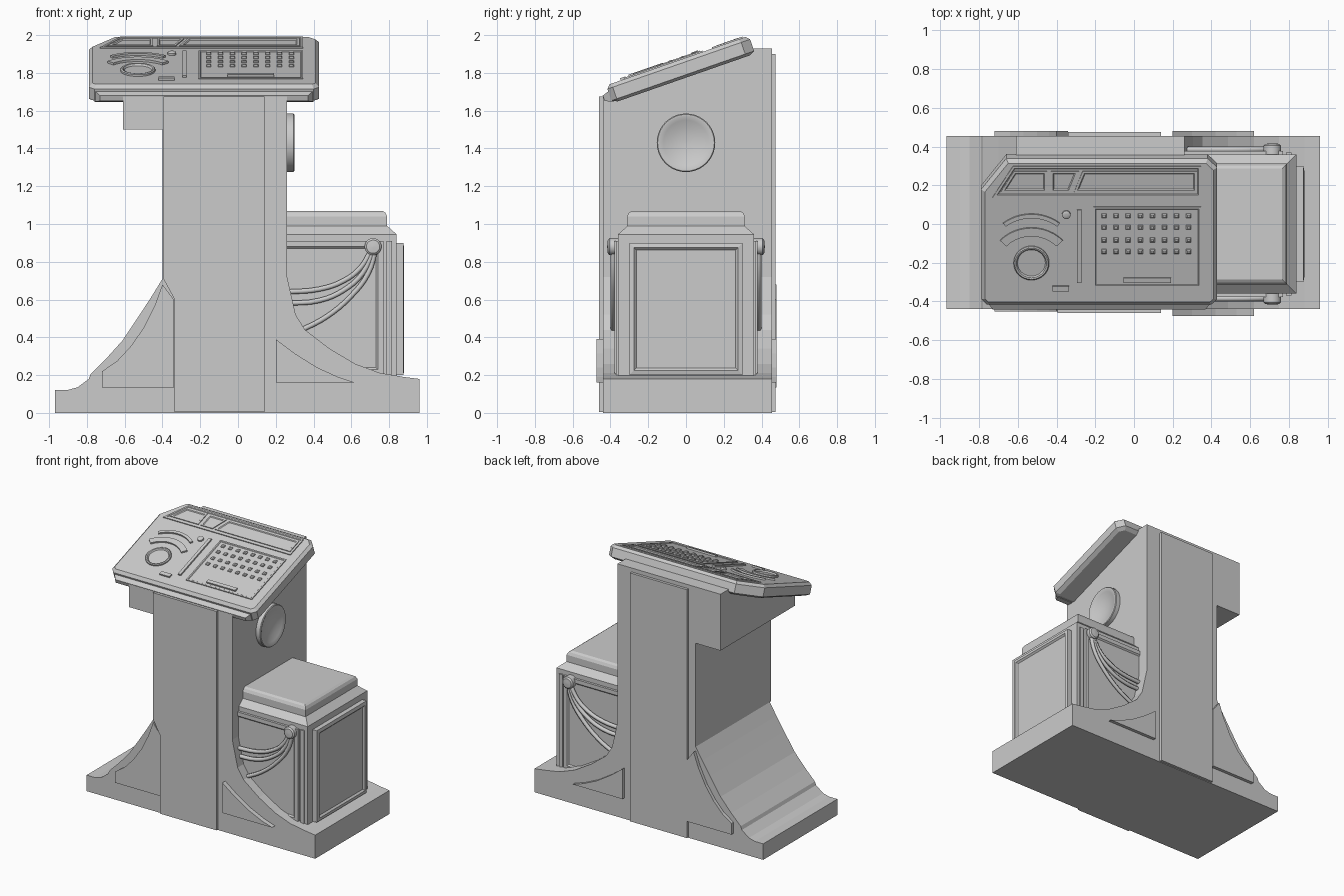
import bpy, bmesh
from math import sin, cos, pi, radians
from mathutils import Matrix, Vector

if "Cube" in bpy.data.objects:
    bpy.data.objects.remove(bpy.data.objects["Cube"])

I = Matrix.Identity(4)
XZ = Matrix(((1, 0, 0, 0), (0, 0, 1, 0), (0, 1, 0, 0), (0, 0, 0, 1)))  # (u,v,w) -> x,z,y
YZ = Matrix(((0, 0, 1, 0), (1, 0, 0, 0), (0, 1, 0, 0), (0, 0, 0, 1)))  # (u,v,w) -> y,z,x
DESK = Matrix.Translation((0, -0.045, 1.865)) @ Matrix.Rotation(radians(19.2), 4, 'X')


def loft(name, rings, m=I, smooth=False):
    """Skin a stack of equal-length rings and cap both ends."""
    bm = bmesh.new()
    vs = [[bm.verts.new(m @ Vector(p)) for p in r] for r in rings]
    n = len(rings[0])
    for a, b in zip(vs, vs[1:]):
        for i in range(n):
            j = (i + 1) % n
            bm.faces.new((a[i], a[j], b[j], b[i]))
    bm.faces.new(vs[0])
    bm.faces.new(vs[-1])
    bmesh.ops.recalc_face_normals(bm, faces=bm.faces)
    me = bpy.data.meshes.new(name)
    bm.to_mesh(me)
    bm.free()
    ob = bpy.data.objects.new(name, me)
    bpy.context.collection.objects.link(ob)
    if smooth:
        bpy.ops.object.select_all(action='DESELECT')
        ob.select_set(True)
        bpy.context.view_layer.objects.active = ob
        bpy.ops.object.shade_smooth_by_angle(angle=radians(35))
    return ob


def inset(pts, d):
    """Mitred inward offset of a counter-clockwise convex outline."""
    out = []
    for i, p in enumerate(pts):
        p, a, b = Vector(p), Vector(pts[i - 1]), Vector(pts[(i + 1) % len(pts)])
        e, f = (p - a).normalized(), (b - p).normalized()
        n1, n2 = Vector((-e.y, e.x)), Vector((-f.y, f.x))
        out.append(tuple(p + (n1 + n2) * d / (1 + n1.dot(n2))))
    return out


def stack(name, pts, levels, m=I, smooth=False):
    """Outline lofted through (inset, height) levels."""
    return loft(name, [[(u, v, w) for u, v in (inset(pts, d) if d else pts)]
                       for d, w in levels], m, smooth)


def rect(u0, u1, v0, v1):
    return [(u0, v0), (u1, v0), (u1, v1), (u0, v1)]


def lathe(name, prof, m, n=32):
    rings = [[(r * cos(2 * pi * i / n), r * sin(2 * pi * i / n), h)
              for i in range(n)] for r, h in prof]
    return loft(name, rings, m, True)


def dv(y):
    return (y + 0.045) / 0.944


# pedestal: one silhouette with sloping top
left = [(-.40, .71), (-.455, .62), (-.52, .52), (-.61, .385), (-.70, .285), (-.78, .205),
        (-.79, .18), (-.85, .135), (-.90, .122), (-.97, .122)]
right = [(.96, .18), (.88, .19), (.75, .212), (.62, .26), (.485, .34), (.355, .44),
         (.305, .52), (.26, .72)]


def section(y, top):
    p = [(-.97, 0), (.96, 0)] + right + [(.26, top), (-.61, top), (-.61, 1.5), (-.40, 1.5)] + left
    return [(x, y, z) for x, z in p]


loft("pedestal", [section(-.44, 1.675), section(.33, 1.93), section(.455, 1.93)])

# raised centre panels
stack("front_panel", [(-.335, .005), (.14, .005), (.14, 1.675), (-.395, 1.675),
                      (-.395, .71), (-.335, .6)], [(0, -.43), (0, -.46)], XZ)
stack("back_panel", rect(-.34, .14, .005, 1.9), [(0, .45), (0, .475)], XZ)

# raised foot gussets, front and back
gl = [(-.34, .135), (-.34, .6), (-.40, .68), (-.44, .57), (-.50, .45), (-.57, .35),
      (-.64, .275), (-.72, .22), (-.72, .135)]
gr = [(.2, .16), (.62, .16), (.53, .19), (.42, .24), (.3, .315), (.2, .39)]
for tag, y0, yl, yr in (("front", -.43, -.452, -.475), ("back", .45, .48, .48)):
    stack(tag + "_left_gusset", gl, [(0, y0), (0, yl)], XZ)
    stack(tag + "_right_gusset", gr, [(0, y0), (0, yr)], XZ)

# dished speaker on the right wall
lathe("speaker_dish", [(.155, -.01), (.155, .033), (.15, .038), (.14, .038), (.12, .03),
                       (.08, .017), (.04, .01), (.005, .008)],
      Matrix.Translation((.26, 0, 1.43)) @ YZ, 40)

# console desk slab and front lip
desk = [(-.76, -.4), (.40, -.4), (.43, -.37), (.43, .35), (.38, .4), (-.66, .4),
        (-.79, .23), (-.79, -.37)]
stack("console", desk, [(.03, -.1), (0, -.085), (0, -.02), (.02, 0)], DESK)
lip = [[(-.76, -.39, -.095), (.40, -.39, -.095), (.40, -.39, -.03), (-.76, -.39, -.03)],
       [(-.73, -.435, -.075), (.37, -.435, -.075), (.37, -.435, -.045), (-.73, -.435, -.045)]]
loft("console_lip", lip, DESK)

# instrument windows: sunken trays in a slanted frame
TRAY = [(0, -.005), (0, .008), (.012, .008), (.018, .001)]
frame = [(-.73, dv(.14)), (.345, dv(.14)), (.345, dv(.30)), (-.625, dv(.30))]
stack("window_frame", frame, [(0, -.005), (0, .007), (.012, .007), (.016, .002)], DESK)
a, b = dv(.165), dv(.275)
for i, w in enumerate(([(-.69, a), (-.45, a), (-.45, b), (-.62, b)],
                       [(-.43, a), (-.33, a), (-.285, b), (-.43, b)],
                       [(-.31, a), (.325, a), (.325, b), (-.265, b)])):
    stack(f"window_{i + 1}", w, TRAY, DESK)

# curved gauges, dial and knob
for i, (cy, r0, r1, half) in enumerate(((-.23, .18, .225, 46), (-.17, .215, .237, 38))):
    arc = [radians(90 - half + 2 * half * k / 12) for k in range(13)]
    c = dv(cy)
    pts = [(-.53 + r1 * cos(t), c + r1 * sin(t)) for t in arc]
    pts += [(-.53 + r0 * cos(t), c + r0 * sin(t)) for t in reversed(arc)]
    stack(f"arc_gauge_{i + 1}", pts, [(0, -.005), (0, .012)], DESK)
lathe("dial", [(.092, -.005), (.092, .01), (.086, .015), (.078, .013), (.072, .003), (.01, .003)],
      DESK @ Matrix.Translation((-.53, dv(-.2), 0)))
lathe("small_knob", [(.022, -.005), (.022, .012), (.015, .016), (.004, .016)],
      DESK @ Matrix.Translation((-.35, dv(.05), 0)), 16)

# slider, tabs and keypad
for name, x0, x1, y0, y1, h in (("slider", -.295, -.272, -.30, .075, .012),
                                ("tab", -.42, -.335, -.345, -.318, .012),
                                ("keypad_bar", -.055, .19, -.30, -.275, .015)):
    stack(name, rect(x0, x1, dv(y0), dv(y1)), [(0, -.005), (0, h)], DESK)
stack("keypad", rect(-.21, .345, dv(-.325), dv(.09)),
      [(0, -.005), (0, .007), (.01, .007), (.014, .003)], DESK)
for r, y in enumerate((.045, -.015, -.08, -.14)):
    for c in range(8):
        x = -.155 + c * .0625
        stack(f"key_{r}_{c}", rect(x - .013, x + .013, dv(y) - .012, dv(y) + .012),
              [(0, 0), (0, .009), (.006, .014)], DESK)

# seat box, chamfered lid, cushion
stack("seat_box", rect(.2, .84, -.36, .36), [(.0, .15), (0, .945), (.05, .99)])
stack("seat_cushion", rect(.2, .79, -.312, .312),
      [(0, .98), (0, 1.04), (.01, 1.06), (.025, 1.07)])
stack("seat_end_panel", rect(-.30, .30, .2, .9),
      [(0, .83), (0, .875), (.025, .88), (.037, .868)], YZ)

# side panels with swags hung from a round boss
swags = [[(.71, .87), (.65, .77), (.56, .70), (.43, .655), (.25, .64)],
         [(.72, .87), (.66, .74), (.56, .65), (.43, .595), (.25, .58)],
         [(.73, .87), (.69, .74), (.60, .62), (.47, .51), (.33, .435)]]
for tag, s in (("front", -1), ("back", 1)):
    stack(tag + "_seat_panel", rect(.22, .77, .2, .91),
          [(0, s * .35), (0, s * .378), (.03, s * .378), (.04, s * .368)], XZ)
    stack(tag + "_seat_post", rect(.785, .815, .2, .91), [(0, s * .35), (0, s * .37)], XZ)
    boss = Matrix.Translation((.715, s * .36, .88)) @ XZ @ Matrix.Diagonal((1, 1, s, 1))
    lathe(tag + "_swag_boss", [(.045, 0), (.045, .045), (.035, .054), (.005, .057)], boss, 20)
    for i, path in enumerate(swags):
        cu = bpy.data.curves.new(f"{tag}_swag_{i + 1}", 'CURVE')
        cu.dimensions = '3D'
        cu.bevel_depth, cu.bevel_resolution, cu.resolution_u = .015, 1, 4
        sp = cu.splines.new('BEZIER')
        sp.bezier_points.add(len(path) - 1)
        for bp, (x, z) in zip(sp.bezier_points, path):
            bp.co = (x, s * .385, z)
            bp.handle_left_type = bp.handle_right_type = 'AUTO'
        bpy.context.collection.objects.link(bpy.data.objects.new(cu.name, cu))
